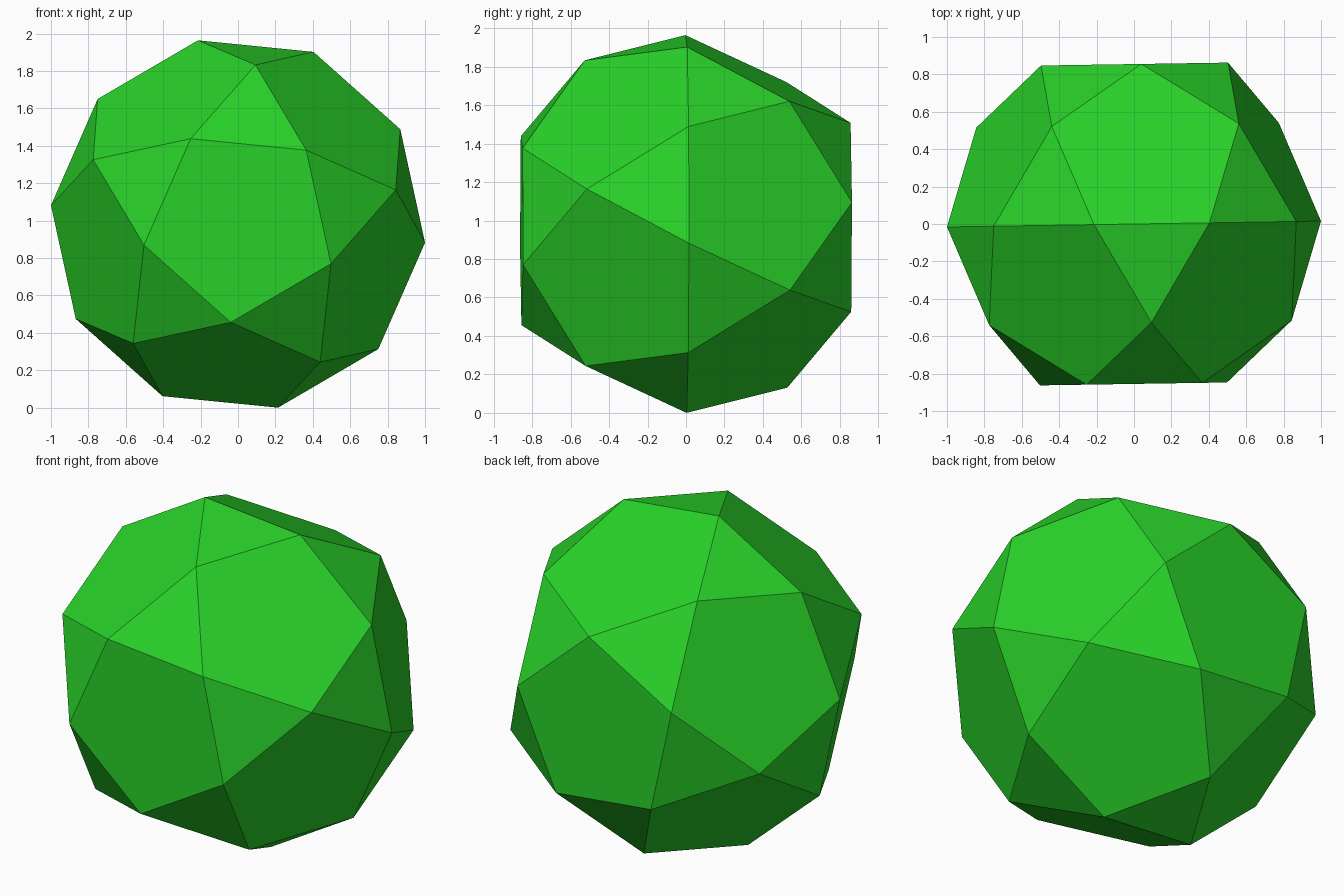
import bpy
import bmesh
from math import cos, sin, radians, sqrt
from mathutils import Matrix, Vector

cube = bpy.data.objects.get("Cube")
if cube:
    bpy.data.objects.remove(cube, do_unlink=True)

RADIUS = 1.005
LONG = sqrt((5 + sqrt(5)) / 10)    # 0.851, outer pentagon height
SHORT = sqrt((5 - sqrt(5)) / 10)   # 0.526, outer pentagon radius
SPIN = 84.3


def ring(count, radius, depth, start):
    """Points of a regular polygon facing along y."""
    angles = [radians(start + 360 * i / count) for i in range(count)]
    return [Vector((radius * cos(a), depth, radius * sin(a))) for a in angles]


# Front half: pentagon and middle ring; the back half is its point reflection
front = ring(5, SHORT, -LONG, SPIN + 36) + ring(5, LONG, -SHORT, SPIN)
points = front + [-p for p in front] + ring(10, 1, 0, SPIN + 18)

# Hull of all points, with coplanar triangles merged into pentagons
bm = bmesh.new()
for p in points:
    bm.verts.new(p * RADIUS)
bmesh.ops.convex_hull(bm, input=bm.verts[:])
bmesh.ops.dissolve_limit(bm, angle_limit=radians(2), verts=bm.verts[:], edges=bm.edges[:])
bmesh.ops.recalc_face_normals(bm, faces=bm.faces[:])

# Slight turn, then stand it on the ground
bm.transform(Matrix.Rotation(radians(0.9), 4, 'Z'))
lowest = min(v.co.z for v in bm.verts)
bm.transform(Matrix.Translation((0, 0, -lowest)))

mesh = bpy.data.meshes.new("faceted_ball")
bm.to_mesh(mesh)
bm.free()

# Green finish
green = bpy.data.materials.new("green")
green.use_nodes = True
colour = (0.022, 0.64, 0.022, 1)
green.diffuse_color = colour
green.node_tree.nodes["Principled BSDF"].inputs["Base Color"].default_value = colour
mesh.materials.append(green)

ball = bpy.data.objects.new("faceted_ball", mesh)
bpy.context.scene.collection.objects.link(ball)
